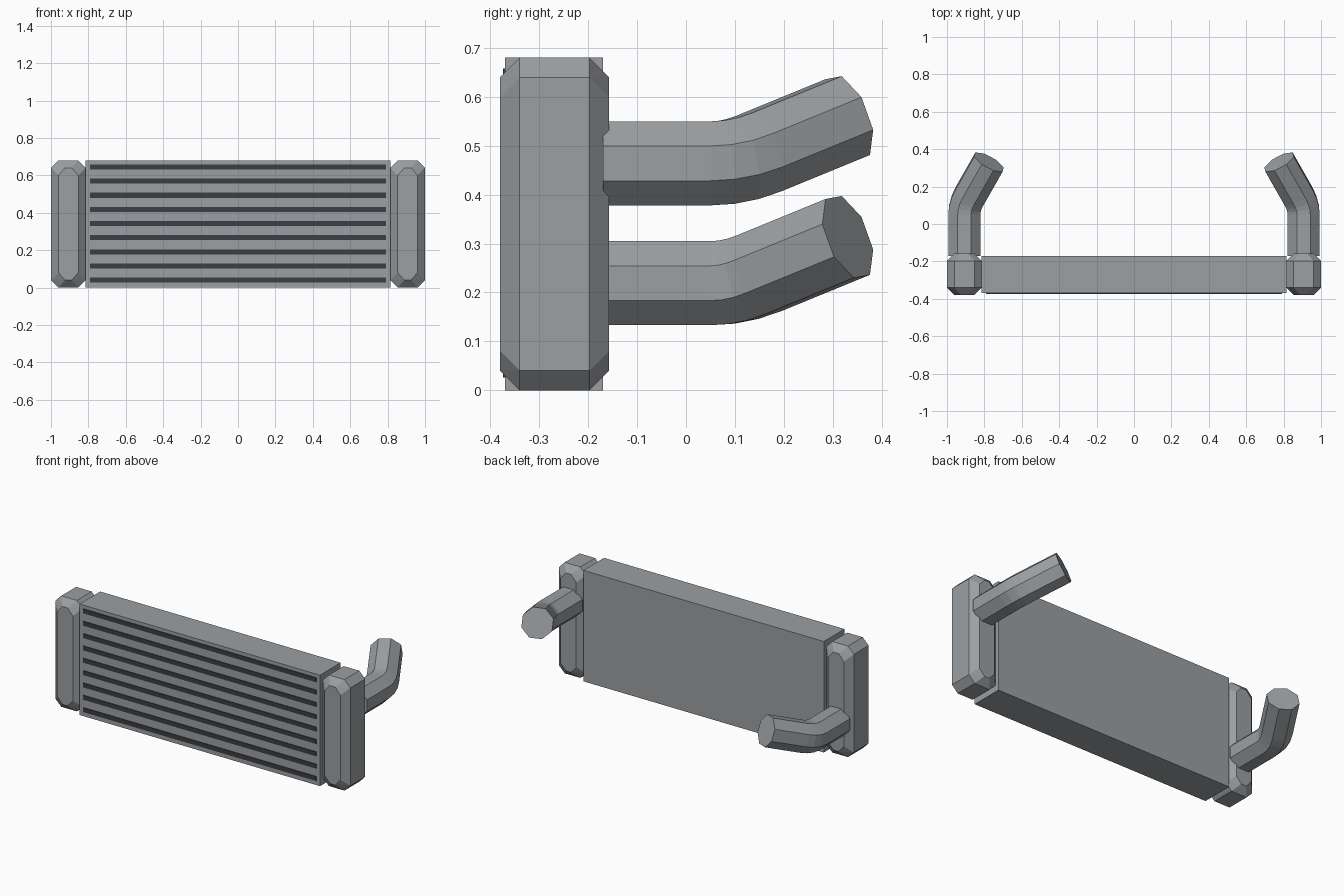
import bpy, bmesh, math
from mathutils import Vector

if "Cube" in bpy.data.objects:
    bpy.data.objects.remove(bpy.data.objects["Cube"])


def material(name, color):
    m = bpy.data.materials.new(name)
    m.diffuse_color = (*color, 1)
    m.use_nodes = True
    m.node_tree.nodes["Principled BSDF"].inputs["Base Color"].default_value = m.diffuse_color
    return m


METAL = material("grey metal", (0.33, 0.35, 0.365))
DARK = material("dark slot", (0.045, 0.048, 0.056))


def finish(name, bm, mat):
    bmesh.ops.recalc_face_normals(bm, faces=bm.faces)
    me = bpy.data.meshes.new(name)
    bm.to_mesh(me)
    bm.free()
    me.materials.append(mat)
    ob = bpy.data.objects.new(name, me)
    bpy.context.collection.objects.link(ob)
    return ob


def box(name, lo, hi, mat):
    bm = bmesh.new()
    bmesh.ops.create_cube(bm, size=1)
    for v in bm.verts:
        v.co = [(a + b) / 2 + c * (b - a) for a, b, c in zip(lo, hi, v.co)]
    return finish(name, bm, mat)


# Chamfered end tank: octagonal outline, set-in octagonal front and back faces
def tank(name, side):
    bm = bmesh.new()
    cx, cz, hx, hz, c = 0.907 * side, 0.34, 0.093, 0.34, 0.04
    y0, y1 = -0.38, -0.157

    def ring(y, ax, az, kx, kz):
        for sx in (-1, 1):
            for sz in (-1, 1):
                bm.verts.new((cx + sx * ax, y, cz + sz * (az - kz)))
                bm.verts.new((cx + sx * (ax - kx), y, cz + sz * az))

    ring(y0, hx - c, hz - c, 0.035, c)
    ring(y0 + c, hx, hz, c, c)
    ring(y1 - c, hx, hz, c, c)
    ring(y1, hx - c, hz - c, 0.035, c)
    bmesh.ops.convex_hull(bm, input=bm.verts)
    bmesh.ops.dissolve_limit(bm, angle_limit=0.02, verts=bm.verts, edges=bm.edges)
    return finish(name, bm, METAL)


# Eight-sided pipe: straight out of the tank, then bent inward and upward
def pipe(name, side, z):
    start = Vector((0.907 * side, -0.17, z))
    corner = Vector((0.907 * side, 0.10, z))
    d_in = Vector((0, 1, 0))
    d_out = Vector((-0.57 * side, 1, 0.41)).normalized()
    a, b = corner - d_in * 0.05, corner + d_out * 0.06
    path = [(start, d_in)]
    for i in range(4):
        t = i / 3
        p = a * (1 - t) ** 2 + corner * 2 * t * (1 - t) + b * t * t
        path.append((p, d_in.lerp(d_out, t).normalized()))
    path.append((corner + d_out * 0.282, d_out))
    bm = bmesh.new()
    rings = []
    for p, d in path:
        q = d_in.rotation_difference(d)
        angles = [math.pi / 8 + k * math.pi / 4 for k in range(8)]
        rings.append([bm.verts.new(p + q @ Vector((0.093 * math.cos(t), 0, 0.093 * math.sin(t))))
                      for t in angles])
    for r, s in zip(rings, rings[1:]):
        for k in range(8):
            bm.faces.new((r[k], r[k - 1], s[k - 1], s[k]))
    bm.faces.new(rings[0])
    bm.faces.new(rings[-1])
    return finish(name, bm, METAL)


# Core block with nine dark slots across the front
box("core", (-0.815, -0.37, 0), (0.815, -0.17, 0.68), METAL)
for i in range(9):
    z = 0.04 + i * 0.0756
    box(f"front_slot_{i + 1}", (-0.79, -0.374, z - 0.0135), (0.79, -0.368, z + 0.0135), DARK)

# Tanks and pipes: high pipe on the right, low pipe on the left
for label, side, z in (("right", 1, 0.464), ("left", -1, 0.219)):
    tank(f"{label}_tank", side)
    pipe(f"{label}_pipe", side, z)
